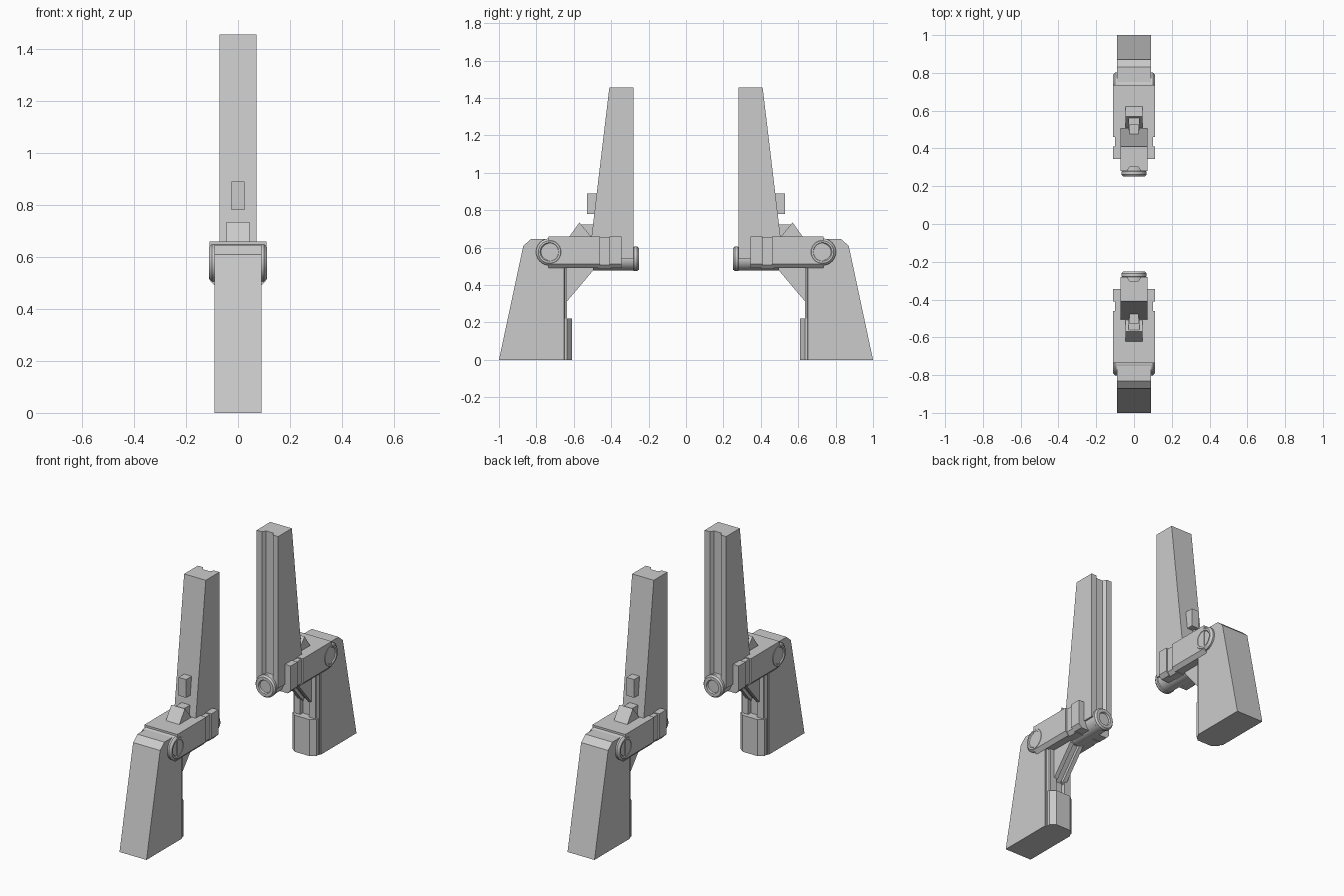
import bpy, bmesh, math

if "Cube" in bpy.data.objects:
    bpy.data.objects.remove(bpy.data.objects["Cube"])


def finish(name, bm, smooth=False):
    """Turn a bmesh of the front half into an object mirrored to the back half."""
    bmesh.ops.recalc_face_normals(bm, faces=bm.faces)
    me = bpy.data.meshes.new(name)
    bm.to_mesh(me)
    bm.free()
    ob = bpy.data.objects.new(name, me)
    bpy.context.collection.objects.link(ob)
    if smooth:
        bpy.ops.object.select_all(action='DESELECT')
        ob.select_set(True)
        bpy.context.view_layer.objects.active = ob
        bpy.ops.object.shade_smooth_by_angle(angle=math.radians(30))
    mod = ob.modifiers.new("mirror", 'MIRROR')
    mod.use_axis = (False, True, False)
    mod.use_mirror_merge = False
    return ob


def loft(name, rings, smooth=False):
    """Skin closed rings of equal length and cap both ends."""
    bm = bmesh.new()
    vs = [[bm.verts.new(p) for p in r] for r in rings]
    n = len(vs[0])
    for a, b in zip(vs, vs[1:]):
        for i in range(n):
            j = (i + 1) % n
            bm.faces.new((a[i], a[j], b[j], b[i]))
    bm.faces.new(vs[0][::-1])
    bm.faces.new(vs[-1])
    return finish(name, bm, smooth)


def side_prism(name, profile, x0, x1):
    """Extrude a (y, z) profile along x."""
    return loft(name, [[(x, y, z) for y, z in profile] for x in (x0, x1)])


def box(name, x, y0, y1, z0, z1):
    return side_prism(name, [(y0, z0), (y1, z0), (y1, z1), (y0, z1)], -x, x)


def lathe(name, profile, centre, axis, n=32):
    """Spin (radius, distance) pairs about the x or y axis."""
    rings = []
    for r, d in profile:
        ring = []
        for i in range(n):
            a = 2 * math.pi * i / n
            u, w = r * math.cos(a), r * math.sin(a)
            off = (d, u, w) if axis == 'X' else (u, d, w)
            ring.append(tuple(c + o for c, o in zip(centre, off)))
        rings.append(ring)
    return loft(name, rings, True)


# Lower leg: tapering block with a sloped shoulder
loft("lower_leg", [[(-.09, y, z), (.09, y, z), (.09, -.66, z), (-.09, -.66, z)]
                   for y, z in ((-1, 0), (-.87, .61), (-.83, .645))])

# Two rails on the inner face of the leg and the chamfered foot block
for s, side in ((-1, "left"), (1, "right")):
    sec = [(.03, -.67), (.085, -.67), (.085, -.652), (.072, -.648),
           (.072, -.635), (.03, -.635)]
    loft("leg_rail_" + side, [[(s * x, y, z) for x, y in sec] for z in (0, .5)])
sec = [(-.08, -.67), (-.08, -.635), (-.05, -.61), (.05, -.61), (.08, -.635), (.08, -.67)]
loft("foot_block", [[(x, y, z) for x, y in sec] for z in (0, .22)])

# Horizontal arm with chamfered lower edges
sec = [(-.11, .66), (-.11, .512), (-.09, .49), (.09, .49), (.11, .512), (.11, .66)]
loft("arm", [[(x, y, z) for x, z in sec] for y in (-.735, -.46)])
loft("arm_neck", [[(x * .91, y, .004 + z * .985) for x, z in sec] for y in (-.47, -.40)])
loft("arm_clamp", [[(x, y, z) for x, z in sec] for y in (-.41, -.345)])

# Round knuckle through the leg top
lathe("knuckle", [(.045, -.106), (.05, -.112), (.06, -.112), (.072, -.1),
                  (.072, .1), (.06, .112), (.05, .112), (.045, .106)],
      (0, -.73, .577), 'X')

# Upper post: tapering block with a channel down its inner face
loft("upper_post", [[(-.072, y, z), (.072, y, z), (.072, -.28, z), (.036, -.28, z),
                     (.024, -.302, z), (-.024, -.302, z), (-.036, -.28, z),
                     (-.072, -.28, z)]
                    for y, z in ((-.519, .54), (-.41, 1.455))])

# Pivot barrel under the post, with a ringed end cap
lathe("pivot_barrel", [(.062, -.50), (.062, -.28)], (0, 0, .54), 'Y')
lathe("pivot_cap", [(.058, -.285), (.066, -.277), (.066, -.262), (.058, -.252),
                    (.04, -.252), (.036, -.262), (.001, -.262)], (0, 0, .54), 'Y')

# Wedge and small catch above the arm
side_prism("top_wedge", [(-.63, .65), (-.57, .735), (-.50, .65)], -.045, .045)
box("wedge_filler", .028, -.57, -.49, .65, .725)
box("post_catch", .025, -.53, -.46, .78, .89)

# Diagonal brace below the arm: two ribs with a recessed web
for s, side in ((-1, "left"), (1, "right")):
    side_prism("brace_rib_" + side, [(-.65, .495), (-.65, .30), (-.63, .32),
                                     (-.495, .48), (-.495, .495)], s * .02, s * .045)
side_prism("brace_web", [(-.67, .495), (-.67, .30), (-.65, .325), (-.515, .485),
                         (-.515, .495)], -.02, .02)
